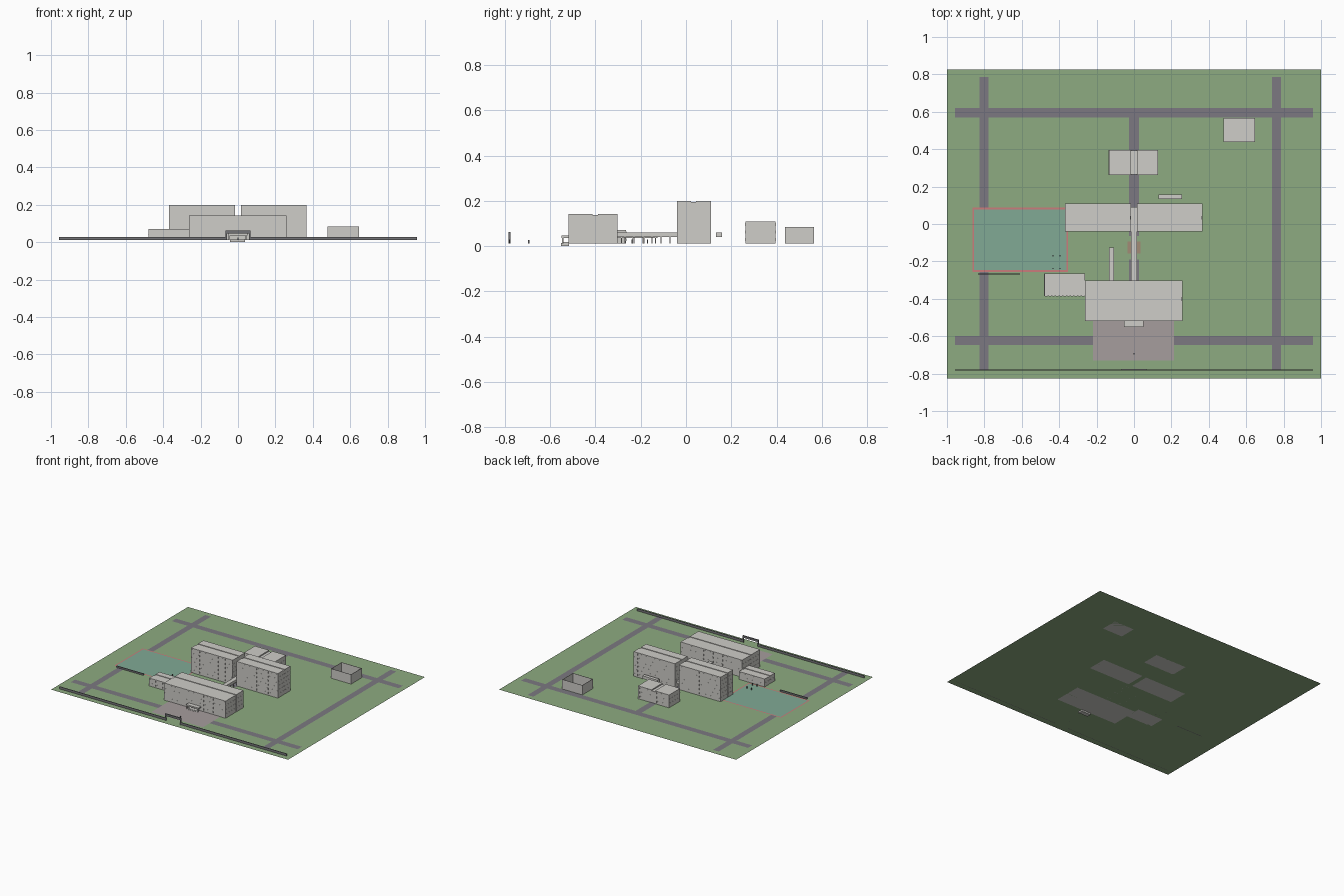
import bpy, bmesh
from mathutils import Matrix, Vector

if "Cube" in bpy.data.objects:
    bpy.data.objects.remove(bpy.data.objects["Cube"])

G = 0.011  # ground level


def mat(name, c):
    m = bpy.data.materials.new(name)
    m.diffuse_color = (*c, 1)
    m.use_nodes = True
    m.node_tree.nodes["Principled BSDF"].inputs["Base Color"].default_value = m.diffuse_color
    return m


grass = mat("grass", (0.27, 0.41, 0.22))
asphalt = mat("asphalt", (0.20, 0.19, 0.22))
paving = mat("paving", (0.38, 0.34, 0.34))
turf = mat("turf", (0.22, 0.40, 0.30))
line_red = mat("line_red", (0.60, 0.20, 0.20))
brick = mat("brick", (0.36, 0.26, 0.18))
dark = mat("dark_metal", (0.17, 0.17, 0.18))
plaster = mat("plaster", (0.62, 0.61, 0.58))


def add_box(bm, x0, x1, y0, y1, z0, z1):
    m = Matrix.Translation(((x0 + x1) / 2, (y0 + y1) / 2, (z0 + z1) / 2))
    m = m @ Matrix.Diagonal((x1 - x0, y1 - y0, z1 - z0, 1))
    bmesh.ops.create_cube(bm, size=1, matrix=m)


def finish(name, bm, material=None):
    me = bpy.data.meshes.new(name)
    bm.to_mesh(me)
    bm.free()
    ob = bpy.data.objects.new(name, me)
    bpy.context.collection.objects.link(ob)
    if material:
        me.materials.append(material)
    return ob


def boxes(name, items, material=None):
    bm = bmesh.new()
    for b in items:
        add_box(bm, *b)
    return finish(name, bm, material)


def sheet(name, rects, z, material):
    """Flat ground-level rectangles (x0, x1, y0, y1)."""
    bm = bmesh.new()
    for x0, x1, y0, y1 in rects:
        bm.faces.new([bm.verts.new((x, y, z)) for x, y in
                      ((x0, y0), (x1, y0), (x1, y1), (x0, y1))])
    return finish(name, bm, material)


def windows(name, x0, x1, y0, y1, top, floors, n):
    """Rows of shallow window panes on the two long faces."""
    bm = bmesh.new()
    fh, w = (top - G) / floors, (x1 - x0) / n
    for f in range(floors):
        z = G + fh * (f + 0.35)
        for i in range(n):
            x = x0 + w * (i + 0.2)
            for y in (y0, y1):
                add_box(bm, x, x + w * 0.6, y - 0.0006, y + 0.0006, z, z + fh * 0.42)
    return finish(name, bm, plaster)


def block(name, x0, x1, y0, y1, top, floors, n, corridor=None):
    """Building of two room rows, with a slightly lower corridor between."""
    if corridor:
        c0, c1 = corridor
        parts = [(x0, x1, y0, c0, G, top), (x0, x1, c1, y1, G, top),
                 (x0 + 0.001, x1 - 0.001, c0, c1, G, top - 0.004)]
    else:
        parts = [(x0, x1, y0, y1, G, top)]
    boxes(name, parts, plaster)
    windows(name + "_windows", x0, x1, y0, y1, top, floors, n)
    # end ledges at every floor
    fh = (top - G) / floors
    boxes(name + "_ledges", [(x - 0.001, x + 0.001, y0, y1, G + fh * f - 0.001, G + fh * f + 0.001)
                             for f in range(1, floors) for x in (x0, x1)], plaster)


# Ground, roads and paving
sheet("ground", [(-1, 1, -0.825, 0.825)], G, grass)
sheet("cross_roads", [(-0.957, 0.957, 0.57, 0.62), (-0.957, 0.957, -0.648, -0.598)],
      G + 0.0008, asphalt)
sheet("side_roads", [(-0.826, -0.778, -0.78, 0.785), (0.738, 0.787, -0.78, 0.785)],
      G + 0.0006, asphalt)
sheet("centre_path", [(-0.026, 0.026, -0.065, 0.57), (-0.026, 0.026, -0.302, -0.19)],
      G + 0.0006, asphalt)
sheet("forecourt", [(-0.22, 0.215, -0.73, -0.516)], G + 0.0012, paving)
sheet("courtyard_bed", [(-0.036, 0.034, -0.158, -0.094)], G + 0.0012, brick)

# Sports field with border line, side wall and goal posts
fx0, fx1, fy0, fy1, t = -0.864, -0.353, -0.256, 0.087, 0.009
sheet("sports_field", [(fx0, fx1, fy0, fy1)], G + 0.0012, turf)
sheet("field_border", [(fx0, fx1, fy0, fy0 + t), (fx0, fx1, fy1 - t, fy1),
                       (fx0, fx0 + t, fy0 + t, fy1 - t), (fx1 - t, fx1, fy0 + t, fy1 - t)],
      G + 0.0018, line_red)
boxes("field_wall", [(-0.835, -0.61, -0.27, -0.264, G, G + 0.013)], dark)
boxes("field_posts", [(x - 0.003, x + 0.003, y - 0.003, y + 0.003, G, G + 0.018)
                      for x in (-0.433, -0.396) for y in (-0.17, -0.237)], dark)

# Main buildings
block("front_hall", -0.262, 0.258, -0.518, -0.303, 0.142, 4, 26, (-0.412, -0.389))
block("tall_block_left", -0.369, -0.017, -0.04, 0.11, 0.198, 6, 18, (0.023, 0.044))
block("tall_block_right", 0.016, 0.365, -0.04, 0.11, 0.198, 6, 18, (0.023, 0.044))
block("side_annex", -0.479, -0.262, -0.386, -0.264, 0.071, 2, 11, (-0.333, -0.31))
block("rear_block_left", -0.134, -0.015, 0.262, 0.396, 0.109, 3, 6)
block("rear_block_right", 0.015, 0.128, 0.262, 0.396, 0.109, 3, 6)
boxes("rear_link", [(-0.015, 0.015, 0.264, 0.394, G, 0.1)], plaster)

# Roofless outbuilding: open-topped shell
bm = bmesh.new()
add_box(bm, 0.478, 0.648, 0.438, 0.566, G, 0.084)
bm.normal_update()
bmesh.ops.delete(bm, geom=[f for f in bm.faces if f.normal.z > 0.9], context='FACES_ONLY')
shell = finish("outbuilding", bm, plaster)
sol = shell.modifiers.new("walls", 'SOLIDIFY')
sol.thickness = 0.004

# Covered bridge between the halls, with posts
boxes("bridge_walkway", [(-0.016, 0.016, -0.303, 0.09, 0.04, 0.061)], plaster)
boxes("bridge_posts", [(s * 0.012 - 0.002, s * 0.012 + 0.002, y - 0.002, y + 0.002, G, 0.04)
                       for s in (-1, 1) for y in [-0.27 + 0.04 * i for i in range(6)]], plaster)

# Narrow shelter beside the bridge
boxes("shelter_roof", [(-0.134, -0.108, -0.303, -0.125, 0.036, 0.041)], plaster)
boxes("shelter_posts", [(x - 0.002, x + 0.002, y - 0.002, y + 0.002, G, 0.036)
                        for x in (-0.13, -0.112) for y in [-0.285 + 0.05 * i for i in range(4)]], plaster)

# Raised canopy behind the tall block
boxes("rear_canopy", [(0.13, 0.256, 0.133, 0.159, 0.039, 0.061)], plaster)

# Entrance canopy, columns and steps (steps are set into the ground)
boxes("entrance_canopy", [(-0.054, 0.05, -0.55, -0.517, 0.036, 0.046)], plaster)
boxes("entrance_columns", [(x - 0.003, x + 0.003, -0.547, -0.541, G, 0.036)
                           for x in (-0.047, 0.043)], plaster)
boxes("entrance_steps", [(-0.042, 0.038, -0.552 + 0.005 * i, -0.517, 0, G + 0.002 * (i + 1))
                         for i in range(3)], plaster)

# Boundary wall with gateway
boxes("boundary_wall", [(-0.957, -0.063, -0.782, -0.778, G, 0.029),
                        (0.063, 0.957, -0.782, -0.778, G, 0.029)], dark)
boxes("gateway", [(-0.067, -0.058, -0.784, -0.776, G, 0.046),
                  (0.058, 0.067, -0.784, -0.776, G, 0.046),
                  (-0.067, 0.067, -0.784, -0.776, 0.046, 0.062)], dark)
boxes("forecourt_pillar", [(-0.003, 0.003, -0.697, -0.691, G, 0.026)], dark)
